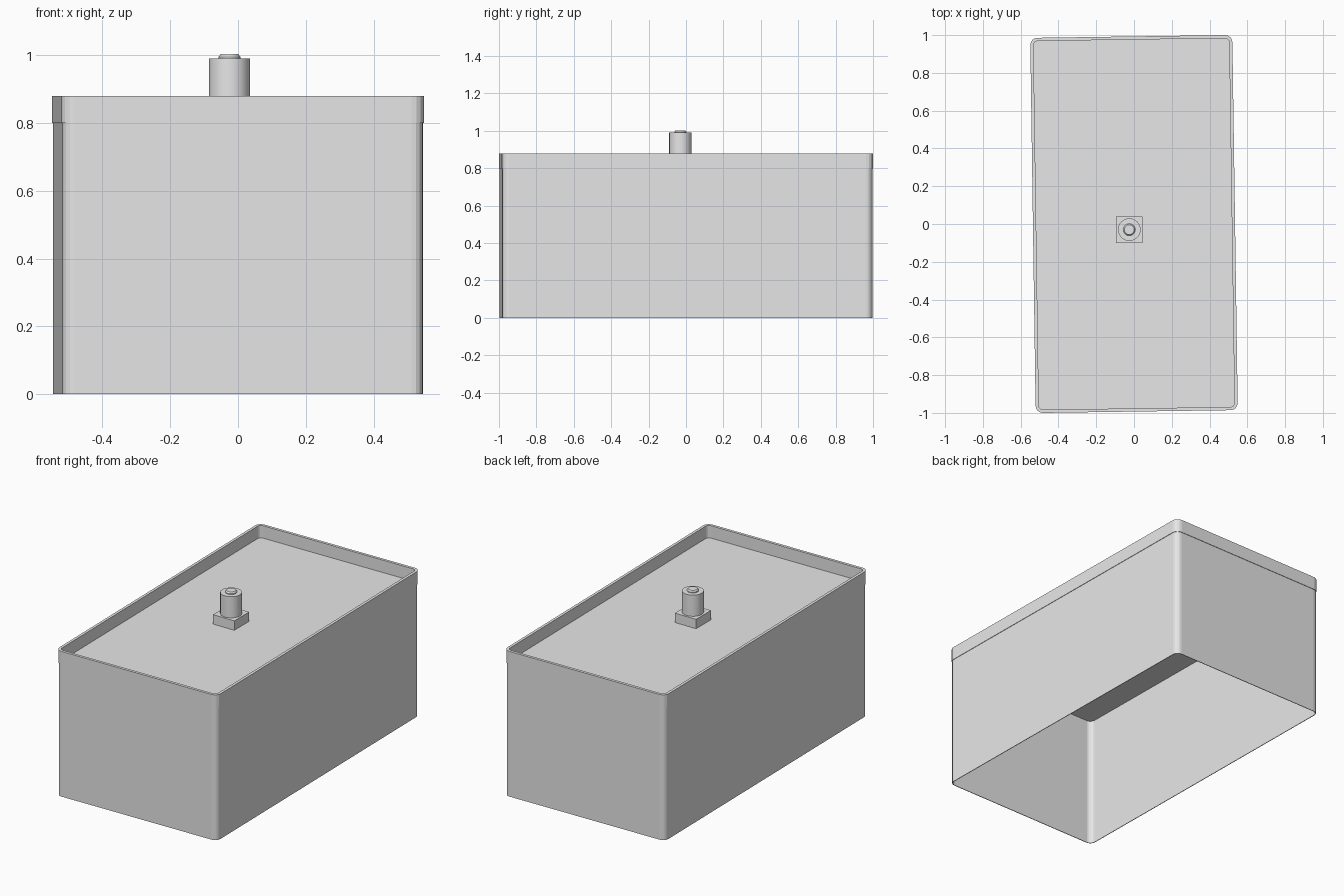
import bpy, bmesh, math
from mathutils import Matrix

cube = bpy.data.objects.get("Cube")
if cube:
    bpy.data.objects.remove(cube, do_unlink=True)

grey = bpy.data.materials.new("light_grey")
grey.use_nodes = True
grey.diffuse_color = (0.8, 0.8, 0.8, 1)
grey.node_tree.nodes["Principled BSDF"].inputs["Base Color"].default_value = (0.8, 0.8, 0.8, 1)

TURN = Matrix.Rotation(0.0145, 4, 'Z')
HALF_W, HALF_L, RADIUS = 0.535, 0.993, 0.038
KNOB_X, KNOB_Y = -0.025, -0.03


def rounded_rect(inset, steps=4):
    r = max(RADIUS - inset, 0.008)
    points = []
    for corner, (sx, sy) in enumerate([(1, 1), (-1, 1), (-1, -1), (1, -1)]):
        for i in range(steps + 1):
            a = math.pi / 2 * (corner + i / steps)
            points.append((sx * (HALF_W - inset - r) + r * math.cos(a),
                           sy * (HALF_L - inset - r) + r * math.sin(a)))
    return points


def circle(radius, sides=24):
    return [(radius * math.cos(2 * math.pi * i / sides),
             radius * math.sin(2 * math.pi * i / sides)) for i in range(sides)]


def loft(name, sections, matrix, closed=False):
    """Skin a stack of (outline, z) sections; cap the ends or close into a ring."""
    bm = bmesh.new()
    rings = [[bm.verts.new((x, y, z)) for x, y in outline] for outline, z in sections]
    pairs = list(zip(rings, rings[1:]))
    if closed:
        pairs.append((rings[-1], rings[0]))
    else:
        bm.faces.new(rings[0][::-1])
        bm.faces.new(rings[-1])
    for a, b in pairs:
        for i in range(len(a)):
            j = (i + 1) % len(a)
            bm.faces.new((a[i], a[j], b[j], b[i]))
    bmesh.ops.recalc_face_normals(bm, faces=bm.faces)
    bm.transform(matrix)
    mesh = bpy.data.meshes.new(name)
    bm.to_mesh(mesh)
    bm.free()
    mesh.materials.append(grey)
    obj = bpy.data.objects.new(name, mesh)
    bpy.context.collection.objects.link(obj)
    return obj


# Thin-walled body, open underneath
outer, inner = rounded_rect(0.003), rounded_rect(0.007)
loft("box_walls", [(outer, 0), (outer, 0.8), (inner, 0.8), (inner, 0)], TURN, closed=True)

# Tray-shaped lid with a raised rim
lid_outer, lid_inner = rounded_rect(0), rounded_rect(0.017)
loft("lid", [(lid_outer, 0.8), (lid_outer, 0.88), (lid_inner, 0.88), (lid_inner, 0.805)], TURN)

# Fitting in the middle: square base, round post, small domed cap
place = Matrix.Translation((KNOB_X, KNOB_Y, 0))
h = 0.071
square = [(h, h), (-h, h), (-h, -h), (h, -h)]
loft("fitting_base", [(square, 0.8), (square, 0.862)], place)
post = loft("fitting_post", [(circle(0.06), 0.86), (circle(0.06), 0.99)], place)
cap = loft("fitting_cap", [(circle(0.032), 0.988), (circle(0.032), 0.995),
                           (circle(0.026), 1.003)], place)

# Smooth the round post while keeping its rims sharp
bpy.ops.object.select_all(action='DESELECT')
for obj in (post, cap):
    obj.select_set(True)
bpy.context.view_layer.objects.active = post
bpy.ops.object.shade_smooth_by_angle(angle=math.radians(30))
